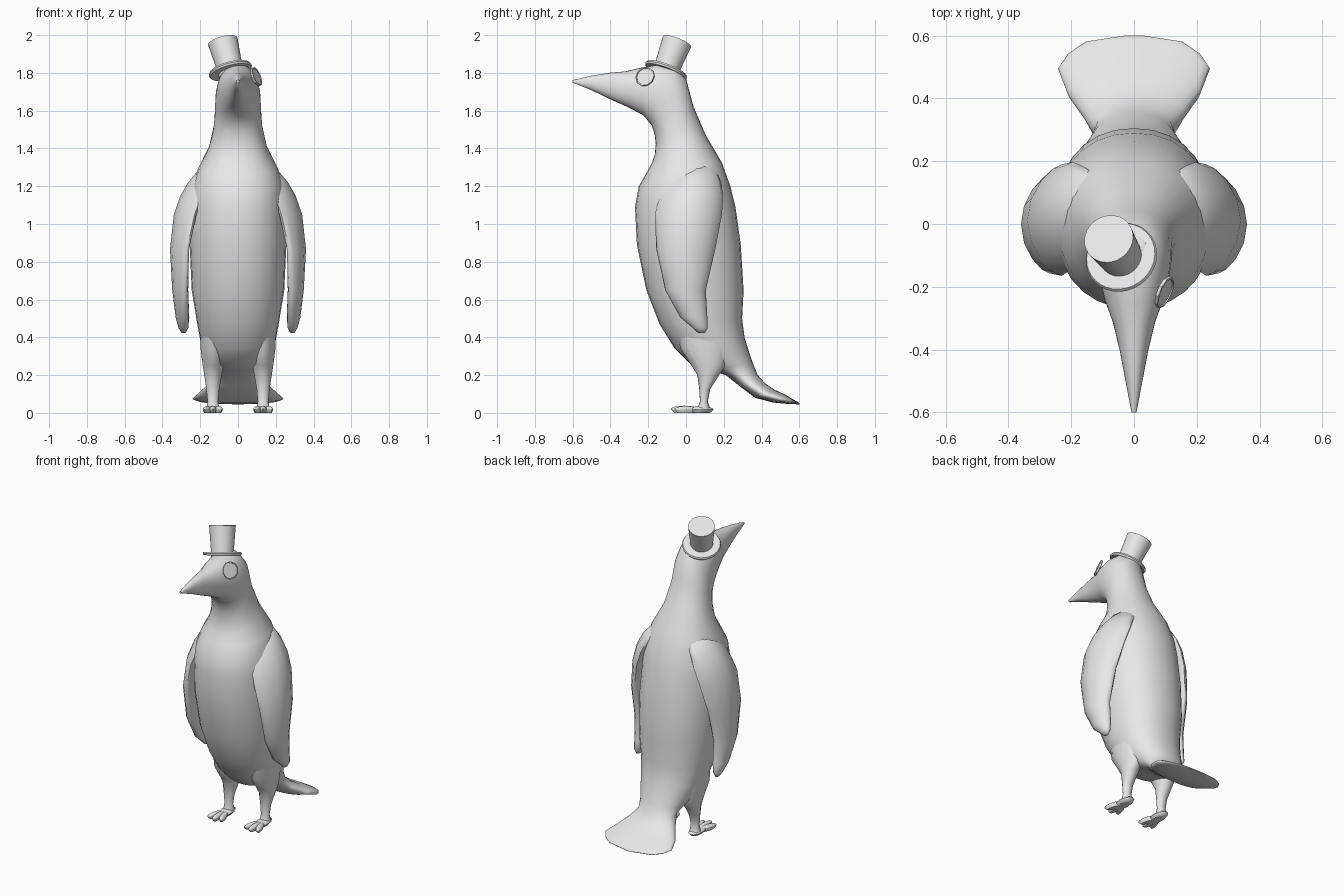
import bpy, bmesh, math
from mathutils import Vector, Matrix

if "Cube" in bpy.data.objects:
    bpy.data.objects.remove(bpy.data.objects["Cube"])

grey = bpy.data.materials.new("plain grey")
grey.diffuse_color = (0.8, 0.8, 0.8, 1)
grey.use_nodes = True
grey.node_tree.nodes["Principled BSDF"].inputs["Base Color"].default_value = grey.diffuse_color


def finish(name, bm, angle=50):
    bmesh.ops.recalc_face_normals(bm, faces=bm.faces)
    mesh = bpy.data.meshes.new(name)
    bm.to_mesh(mesh)
    bm.free()
    mesh.materials.append(grey)
    ob = bpy.data.objects.new(name, mesh)
    bpy.context.collection.objects.link(ob)
    bpy.context.view_layer.objects.active = ob
    ob.select_set(True)
    bpy.ops.object.shade_smooth_by_angle(angle=math.radians(angle))
    ob.select_set(False)
    return ob


def loft(name, rings, angle=50):
    """Skin a list of closed point rings and cap both ends."""
    bm = bmesh.new()
    loops = [[bm.verts.new(p) for p in ring] for ring in rings]
    n = len(loops[0])
    for a, b in zip(loops, loops[1:]):
        for i in range(n):
            j = (i + 1) % n
            bm.faces.new((a[i], a[j], b[j], b[i]))
    bm.faces.new(loops[0])
    bm.faces.new(loops[-1])
    return finish(name, bm, angle)


def power(v, e):
    return math.copysign(abs(v) ** e, v)


# Body: one skin from beak tip through head, neck and torso to the tail
# (underside y, z, back y, z, half width)
profile = [
    (-.60, 1.748, -.60, 1.762, .008), (-.50, 1.708, -.50, 1.785, .027),
    (-.40, 1.66, -.41, 1.80, .045), (-.30, 1.615, -.32, 1.808, .068),
    (-.225, 1.575, -.25, 1.825, .095), (-.18, 1.52, -.15, 1.845, .113),
    (-.165, 1.47, -.06, 1.835, .12), (-.16, 1.42, .00, 1.77, .122),
    (-.165, 1.37, .04, 1.62, .13), (-.18, 1.325, .105, 1.47, .155),
    (-.21, 1.27, .19, 1.325, .21), (-.25, 1.20, .235, 1.20, .24),
    (-.27, 1.09, .262, 1.09, .25), (-.26, .89, .29, .89, .256),
    (-.21, .65, .305, .65, .245), (-.14, .47, .297, .50, .218),
    (-.06, .34, .31, .40, .197), (.03, .25, .335, .32, .17),
    (.13, .225, .355, .26, .14), (.21, .20, .38, .20, .125),
    (.28, .145, .42, .155, .16), (.365, .08, .47, .122, .212),
    (.46, .055, .53, .095, .242), (.53, .048, .555, .078, .21),
    (.575, .046, .585, .062, .155), (.60, .045, .60, .052, .03),
]
N = 28
rings = []
for y1, z1, y2, z2, w in profile:
    mid = Vector((0, (y1 + y2) / 2, (z1 + z2) / 2))
    half = Vector((0, (y2 - y1) / 2, (z2 - z1) / 2))
    ring = []
    for i in range(N):
        t = 2 * math.pi * i / N
        ring.append(mid + half * power(math.cos(t), .92)
                    + Vector((w * power(math.sin(t), .92), 0, 0)))
    rings.append(ring)
loft("body", rings, 70)

# Wings: bent lens sections (z, front y, rear y, outer x, half thickness, bend)
wing = [
    (1.31, -.03, .15, .19, .05, .03), (1.22, -.11, .185, .265, .05, .05),
    (1.15, -.14, .197, .305, .05, .06), (1.05, -.165, .19, .34, .05, .06),
    (.865, -.157, .155, .36, .045, .045), (.65, -.11, .105, .348, .042, .025),
    (.505, -.03, .113, .33, .036, .012), (.45, .035, .115, .315, .026, .0),
    (.422, .065, .10, .298, .01, 0),
]
# Legs: oval sections (z, front y, rear y, inner x, outer x)
leg = [
    (.46, -.05, .24, .06, .20), (.34, -.03, .23, .06, .20),
    (.25, .03, .21, .075, .188), (.20, .06, .175, .085, .18),
    (.125, .07, .128, .098, .168), (.06, .074, .115, .104, .162),
    (.02, .06, .13, .098, .168),
]
for side, label in ((-1, "left"), (1, "right")):
    rings = []
    for z, y1, y2, xo, th, bend in wing:
        ring = []
        for i in range(16):
            t = 2 * math.pi * i / 16
            c = math.cos(t)
            x = xo - th - bend * c * c + th * math.sin(t)
            ring.append((side * x, (y1 + y2) / 2 + (y2 - y1) / 2 * c, z))
        rings.append(ring)
    loft(label + "_wing", rings, 70)

    rings = []
    for z, y1, y2, x1, x2 in leg:
        rings.append([(side * ((x1 + x2) / 2 + (x2 - x1) / 2 * math.sin(t)),
                       (y1 + y2) / 2 + (y2 - y1) / 2 * math.cos(t), z)
                      for t in (2 * math.pi * i / 14 for i in range(14))])
    loft(label + "_leg", rings, 70)

    # Foot: a flat pad with three splayed toes
    bm = bmesh.new()
    lumps = [((.133, .07), (.04, .078, .016), 0), ((.133, -.01), (.019, .07, .018), 0),
             ((.106, .0), (.019, .065, .017), .3), ((.161, .0), (.019, .065, .017), -.3)]
    for (x, y), size, turn in lumps:
        m = (Matrix.Translation((side * x, y, size[2] + .002))
             @ Matrix.Rotation(-side * turn, 4, 'Z') @ Matrix.Diagonal((*size, 1)))
        bmesh.ops.create_uvsphere(bm, u_segments=12, v_segments=8, radius=1, matrix=m)
    for v in bm.verts:
        v.co.z = 0 if v.co.z < .009 else v.co.z
    finish(label + "_foot", bm)


def turned(name, outline, base, axis, sides):
    """Lathe (radius, height) pairs around a tilted axis."""
    m = Matrix.Translation(base) @ Vector((0, 0, 1)).rotation_difference(Vector(axis)).to_matrix().to_4x4()
    return loft(name, [[m @ Vector((r * math.cos(t), r * math.sin(t), h))
                        for t in (2 * math.pi * i / sides for i in range(sides))]
                       for r, h in outline], 35)


# Top hat: brim and flared crown on the same tilted axis
hat_base, hat_axis = (-.04, -.106, 1.812), (-.042, .061, .16)
turned("hat_brim", [(.112, -.01), (.117, 0), (.112, .01)], hat_base, hat_axis, 32)
turned("hat_crown", [(.068, -.03), (.068, .01), (.08, .17)], hat_base, hat_axis, 32)

# Monocle: a thin disc with a slightly raised rim
turned("monocle", [(.046, -.008), (.053, -.005), (.053, .005), (.047, .006), (.046, .002)],
       (.097, -.217, 1.78), (.86, -.36, .36), 10)
